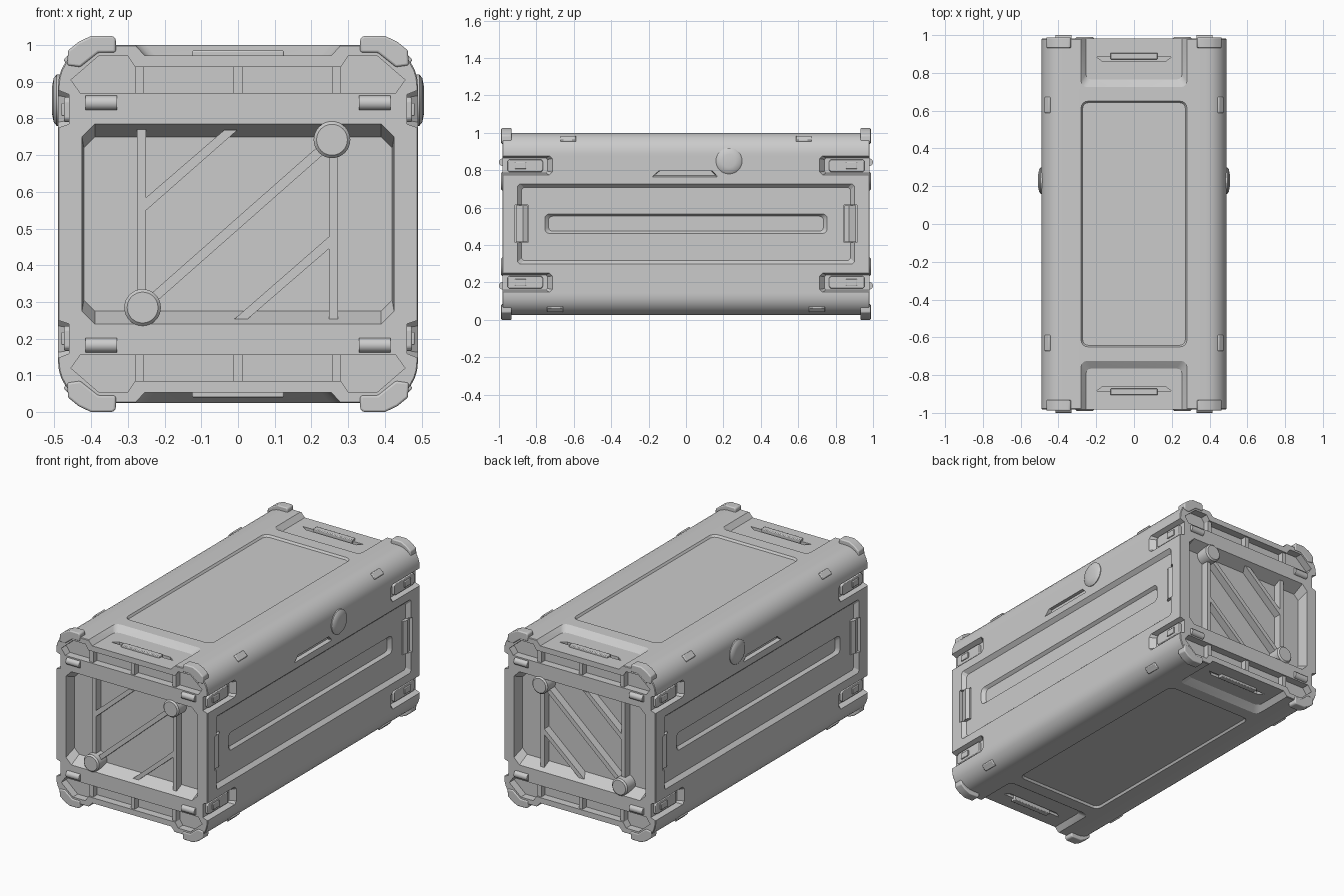
import bpy, bmesh, math
from math import sin, cos, pi, radians

if "Cube" in bpy.data.objects:
    bpy.data.objects.remove(bpy.data.objects["Cube"])

MID = 0.5125  # mirror height


def loft(name, axis, rings, mirror=""):
    """Join 2D rings [(t, pts), ...] along an axis, with mirrored copies in the same mesh."""
    bm = bmesh.new()
    for sx in ((1, -1) if "x" in mirror else (1,)):
        for sy in ((1, -1) if "y" in mirror else (1,)):
            for sz in ((1, -1) if "z" in mirror else (1,)):
                loops = []
                for t, pts in rings:
                    vs = []
                    for a, b in pts:
                        x, y, z = {"x": (t, a, b), "y": (a, t, b), "z": (a, b, t)}[axis]
                        vs.append(bm.verts.new((sx * x, sy * y, z if sz > 0 else 2 * MID - z)))
                    loops.append(vs)
                n = len(loops[0])
                for p, q in zip(loops, loops[1:]):
                    for i in range(n):
                        j = (i + 1) % n
                        bm.faces.new((p[i], p[j], q[j], q[i]))
                bm.faces.new(loops[0])
                bm.faces.new(loops[-1])
    bmesh.ops.recalc_face_normals(bm, faces=bm.faces)
    me = bpy.data.meshes.new(name)
    bm.to_mesh(me)
    bm.free()
    ob = bpy.data.objects.new(name, me)
    bpy.context.collection.objects.link(ob)
    return ob


def rect(a0, a1, b0, b1, r=0.0, seg=1):
    """Rectangle; r with seg=1 chamfers, more segments round the corners."""
    if r == 0:
        return [(a0, b0), (a1, b0), (a1, b1), (a0, b1)]
    out = []
    for k, (ca, cb) in enumerate([(a1 - r, b1 - r), (a0 + r, b1 - r), (a0 + r, b0 + r), (a1 - r, b0 + r)]):
        for i in range(seg + 1):
            t = (k + i / seg) * pi / 2
            out.append((ca + r * cos(t), cb + r * sin(t)))
    return out


def circle(ca, cb, r, n=32):
    return [(ca + r * cos(2 * pi * i / n), cb + r * sin(2 * pi * i / n)) for i in range(n)]


def strip(a, b, w):
    """Diagonal bar with horizontal/vertical offset edges."""
    dx, dz = b[0] - a[0], b[1] - a[1]
    l = math.hypot(dx, dz)
    nx, nz = -dz / l * w / 2, dx / l * w / 2
    return [(a[0] - nx, a[1] - nz), (b[0] - nx, b[1] - nz), (b[0] + nx, b[1] + nz), (a[0] + nx, a[1] + nz)]


def cut(axis, surf, depth, outer, inner, mirror):
    """Carve a recess with sloped walls into the body."""
    c = loft("cutter", axis, [(surf - depth, inner), (surf, outer), (surf + 0.06, outer)], mirror)
    m = body.modifiers.new("cut", "BOOLEAN")
    m.object, m.operation, m.solver = c, "DIFFERENCE", "EXACT"
    bpy.context.view_layer.objects.active = body
    bpy.ops.object.modifier_apply(modifier=m.name)
    bpy.data.objects.remove(c)


def bevel(ob, w, seg=2):
    m = ob.modifiers.new("bevel", "BEVEL")
    m.width, m.segments, m.limit_method = w, seg, "ANGLE"
    return ob


# Main shell
body = loft("crate_body", "y", [
    (-0.982, rect(-0.487, 0.487, 0.028, 0.997, 0.108, 8)),
    (-0.978, rect(-0.49, 0.49, 0.025, 1.0, 0.11, 8)),
    (0.978, rect(-0.49, 0.49, 0.025, 1.0, 0.11, 8)),
    (0.982, rect(-0.487, 0.487, 0.028, 0.997, 0.108, 8))])

# End windows
cut("y", 0.982, 0.072, rect(-0.425, 0.425, 0.24, 0.785, 0.035),
    rect(-0.42, 0.42, 0.275, 0.75, 0.03), "y")

# Long recesses above and below each window
half = [(0.43, 0.87), (0.455, 0.905), (0.38, 0.97), (0.30, 0.97), (0.28, 0.94)]
bay = half + [(-x, z) for x, z in reversed(half)]
cut("y", 0.982, 0.045, bay, bay, "yz")

# Stepped ends of the top and bottom
cut("z", 1.0, 0.028, rect(-0.28, 0.28, 0.725, 1.1, 0.03, 3),
    rect(-0.255, 0.255, 0.765, 1.1, 0.03, 3), "yz")
slot = [(-0.2, 0.885), (-0.165, 0.86), (0.165, 0.86), (0.2, 0.885)]
cut("z", 0.972, 0.015, slot, slot, "yz")

# Shallow lid and base panels
cut("z", 1.0, 0.012, rect(-0.28, 0.28, -0.65, 0.65, 0.035, 4),
    rect(-0.272, 0.272, -0.642, 0.642, 0.03, 4), "z")

# Side panels with a long groove
cut("x", 0.49, 0.022, rect(-0.9, 0.9, 0.298, 0.727, 0.012),
    rect(-0.88, 0.88, 0.318, 0.707, 0.012), "x")
cut("x", 0.468, 0.018, rect(-0.755, 0.755, 0.462, 0.566, 0.025, 4),
    rect(-0.735, 0.735, 0.474, 0.554, 0.022, 4), "x")
# Clip pockets at the ends of each side panel
pocket = rect(0.845, 0.914, 0.413, 0.615)
cut("x", 0.49, 0.04, pocket, pocket, "xy")

# Finger slot on each side
cut("x", 0.49, 0.02, [(-0.18, 0.765), (0.165, 0.765), (0.165, 0.772), (0.14, 0.797), (-0.145, 0.797)],
    [(-0.17, 0.772), (0.155, 0.772), (0.155, 0.776), (0.135, 0.797), (-0.14, 0.797)], "x")

# Latch recesses on the vertical corners
cut("x", 0.49, 0.03,
    [(0.715, 0.79), (0.73, 0.775), (1.05, 0.775), (1.05, 0.877), (0.73, 0.877), (0.715, 0.862)],
    [(0.74, 0.795), (0.75, 0.785), (1.05, 0.785), (1.05, 0.865), (0.75, 0.865), (0.74, 0.857)], "xyz")

# Latches
plate = rect(0.765, 0.955, 0.79, 0.858, 0.01)
bevel(loft("latch_plates", "x", [(0.45, plate), (0.474, plate)], "xyz"), 0.004)
knob = rect(0.855, 0.915, 0.807, 0.842)
bevel(loft("latch_buttons", "x", [(0.46, knob), (0.481, knob)], "xyz"), 0.003)

# Side clips
clip = [(0.445, 0.848), (0.474, 0.848), (0.485, 0.872), (0.472, 0.91), (0.445, 0.91)]
loft("side_clips", "z", [(0.417, clip), (0.611, clip)], "xy")

# Round side caps
loft("side_discs", "x", [(0.48, circle(0.23, 0.85, 0.07)), (0.494, circle(0.23, 0.85, 0.07)),
                         (0.502, circle(0.23, 0.85, 0.06)), (0.507, circle(0.23, 0.85, 0.035))], "x")

# Bumpers wrapped over the four long edges
bump = [(0.333, 1.018), (0.342, 1.025), (0.40, 1.025), (0.435, 1.008), (0.463, 0.985),
        (0.465, 0.945), (0.43, 0.94), (0.38, 0.98), (0.333, 0.98)]
bevel(loft("corner_bumpers", "y", [(0.932, bump), (0.988, bump)], "xyz"), 0.01, 3)

# Hinge barrels on the ends
loft("hinge_barrels", "x", [(0.33, circle(0.98, 0.8425, 0.02, 16)),
                            (0.415, circle(0.98, 0.8425, 0.02, 16))], "xyz")

# Ribs in the end bays
for nm, x, mir in (("centre_ribs", 0, "yz"), ("outer_ribs", 0.268, "xyz")):
    rib = rect(x - 0.0125, x + 0.0125, 0.865, 0.945)
    loft(nm, "y", [(0.93, rib), (0.972, rib)], mir)

# Window bars
for nm, pts in (("left_window_bar", rect(-0.275, -0.25, 0.25, 0.77)),
                ("right_window_bar", rect(0.248, 0.272, 0.25, 0.77)),
                ("main_diagonal", strip((-0.26, 0.285), (0.256, 0.74), 0.026)),
                ("upper_diagonal", [(-0.25, 0.55), (-0.002, 0.768), (-0.038, 0.768), (-0.25, 0.585)]),
                ("lower_diagonal", [(0.25, 0.48), (-0.014, 0.25), (0.022, 0.25), (0.25, 0.447)])):
    loft(nm, "y", [(0.905, pts), (0.955, pts)], "y")

# Discs at the ends of the main diagonal
for nm, x, z in (("upper_window_disc", 0.256, 0.742), ("lower_window_disc", -0.26, 0.285)):
    loft(nm, "y", [(0.905, circle(x, z, 0.05)), (0.982, circle(x, z, 0.05)),
                   (0.99, circle(x, z, 0.042))], "y")

# Grab bars in the stepped ends
bar = rect(-0.125, 0.125, 0.872, 0.906)
bevel(loft("grab_bars", "z", [(0.955, bar), (0.985, bar)], "yz"), 0.004)

# Small tabs on the rounded long edges
for nm, y, sz in (("top_edge_tabs", 0.63, 1), ("base_edge_tabs", 0.70, -1)):
    pts = []
    for a, d in ((-0.022, -0.01), (0.022, -0.01), (0.018, 0.008), (-0.018, 0.008)):
        x = 0.457 + (d + a) * 0.707
        z = 0.967 + (d - a) * 0.707
        pts.append((x, z if sz > 0 else 2 * MID - z))
    bevel(loft(nm, "y", [(y - 0.042, pts), (y + 0.042, pts)], "xy"), 0.004)

# Smooth curved surfaces, keep hard edges
for ob in bpy.context.collection.objects:
    ob.select_set(True)
bpy.context.view_layer.objects.active = body
bpy.ops.object.shade_smooth_by_angle(angle=radians(28))
